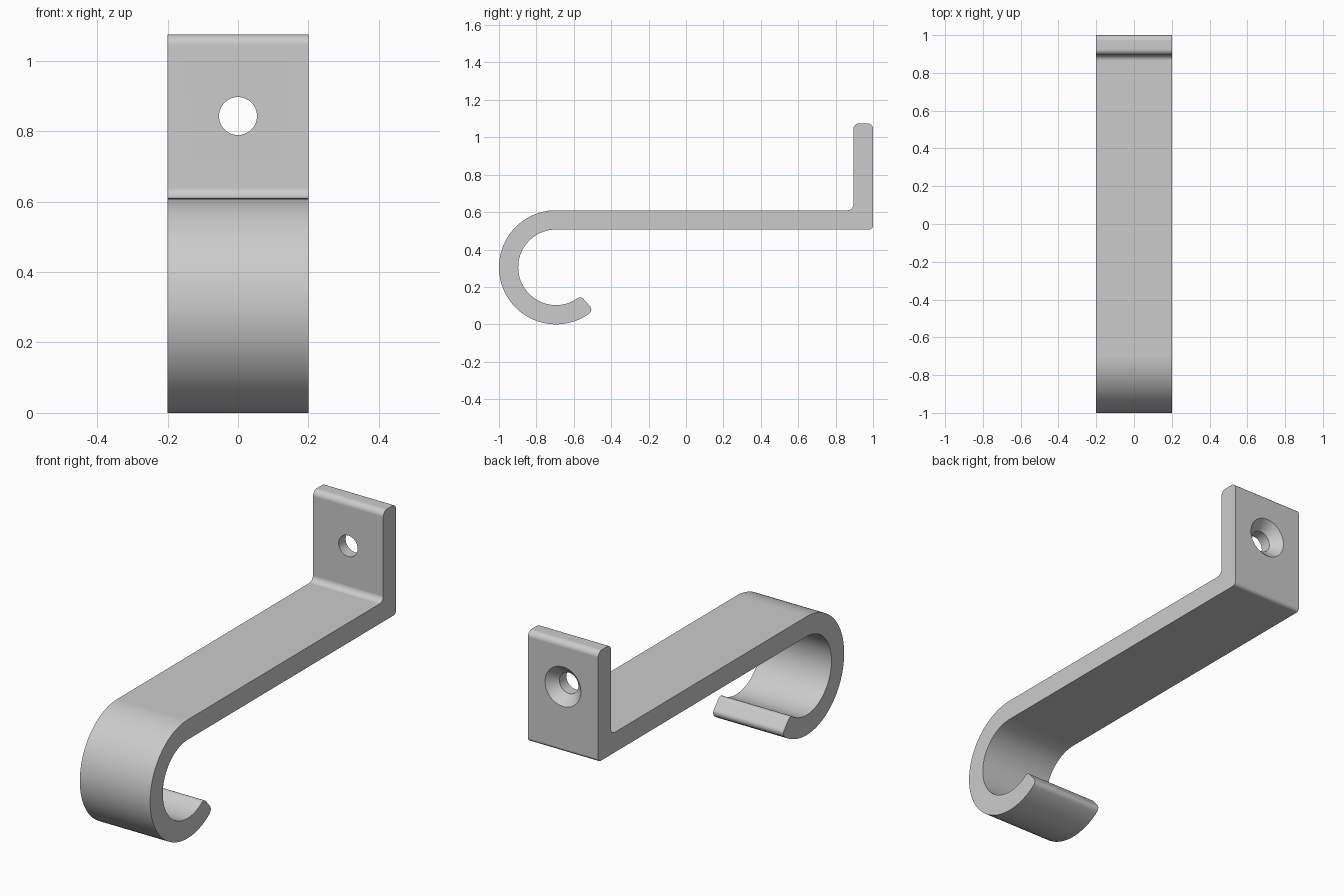
import bpy, bmesh, math
from mathutils import Vector

if "Cube" in bpy.data.objects:
    bpy.data.objects.remove(bpy.data.objects["Cube"])

HALF_W = 0.2            # half the strip width
CY, CZ = -0.695, 0.305  # centre of the hook curl
R_OUT, R_IN = 0.305, 0.202
TIP = math.radians(311)  # angle where the curl ends


def arc(radius, a0, a1, n):
    return [Vector((CY + radius * math.cos(a0 + (a1 - a0) * i / n),
                    CZ + radius * math.sin(a0 + (a1 - a0) * i / n))) for i in range(n + 1)]


def fillet(prev, corner, nxt, r, n=6):
    """Round one profile corner with a true circular arc."""
    corner = Vector(corner)
    u = (Vector(prev) - corner).normalized()
    v = (Vector(nxt) - corner).normalized()
    half = u.angle(v) / 2
    centre = corner + (u + v).normalized() * (r / math.sin(half))
    a = corner + u * (r / math.tan(half)) - centre
    b = corner + v * (r / math.tan(half)) - centre
    total = a.angle(b)
    return [centre + (a * math.sin(total * (1 - i / n)) + b * math.sin(total * i / n))
            / math.sin(total) for i in range(n + 1)]


def make_object(name, bm):
    bmesh.ops.recalc_face_normals(bm, faces=bm.faces[:])
    mesh = bpy.data.meshes.new(name)
    bm.to_mesh(mesh)
    bm.free()
    obj = bpy.data.objects.new(name, mesh)
    bpy.context.collection.objects.link(obj)
    return obj


# Side profile (y, z): curl outside, tip, curl inside, bar, wall plate
outer = arc(R_OUT, math.pi / 2, TIP, 56)
inner = arc(R_IN, TIP, math.pi / 2, 56)
tip_out, tip_in = outer[-1], inner[0]
outer, inner = outer[:-2], inner[3:]
under, over = CZ + R_IN, CZ + R_OUT
plate = [(1, under), (1, 1.075), (0.895, 1.075), (0.895, over)]

profile = outer
profile += fillet(outer[-1], tip_out, tip_in, 0.025)
profile += fillet(tip_out, tip_in, inner[0], 0.025)
profile += inner
profile += fillet(inner[-1], plate[0], plate[1], 0.02)
profile += fillet(plate[0], plate[1], plate[2], 0.03)
profile += fillet(plate[1], plate[2], plate[3], 0.03)
profile += fillet(plate[2], plate[3], outer[0], 0.03)

# Bent strip: extrude the profile across the width
bm = bmesh.new()
face = bm.faces.new([bm.verts.new((-HALF_W, p.x, p.y)) for p in profile])
ext = bmesh.ops.extrude_face_region(bm, geom=[face])
moved = [g for g in ext["geom"] if isinstance(g, bmesh.types.BMVert)]
bmesh.ops.translate(bm, verts=moved, vec=(2 * HALF_W, 0, 0))
hook = make_object("wall_hook", bm)

# Screw hole cutter: straight bore with a countersink at the back
bm = bmesh.new()
N = 48
rings = []
for y, r in [(0.8, 0.054), (0.952, 0.054), (1.0, 0.102), (1.05, 0.152)]:
    rings.append([bm.verts.new((r * math.cos(2 * math.pi * i / N), y,
                                0.843 + r * math.sin(2 * math.pi * i / N))) for i in range(N)])
for a, b in zip(rings, rings[1:]):
    for i in range(N):
        j = (i + 1) % N
        bm.faces.new((a[i], a[j], b[j], b[i]))
bm.faces.new(rings[0])
bm.faces.new(rings[-1])
cutter = make_object("screw_hole_cutter", bm)
cutter.hide_render = True

# Cut the hole, then drop the cutter
bpy.context.view_layer.objects.active = hook
hook.select_set(True)
cut = hook.modifiers.new("screw_hole", 'BOOLEAN')
cut.operation = 'DIFFERENCE'
cut.solver = 'EXACT'
cut.object = cutter
bpy.ops.object.modifier_apply(modifier=cut.name)
bpy.data.objects.remove(cutter)

# Plain grey metal, smooth curves with crisp edges
grey = bpy.data.materials.new("grey_metal")
grey.diffuse_color = (0.6, 0.6, 0.6, 1)
grey.use_nodes = True
grey.node_tree.nodes["Principled BSDF"].inputs["Base Color"].default_value = grey.diffuse_color
hook.data.materials.clear()
hook.data.materials.append(grey)
bpy.ops.object.shade_smooth_by_angle(angle=math.radians(30))
weighted = hook.modifiers.new("flat_faces", 'WEIGHTED_NORMAL')
weighted.keep_sharp = True
